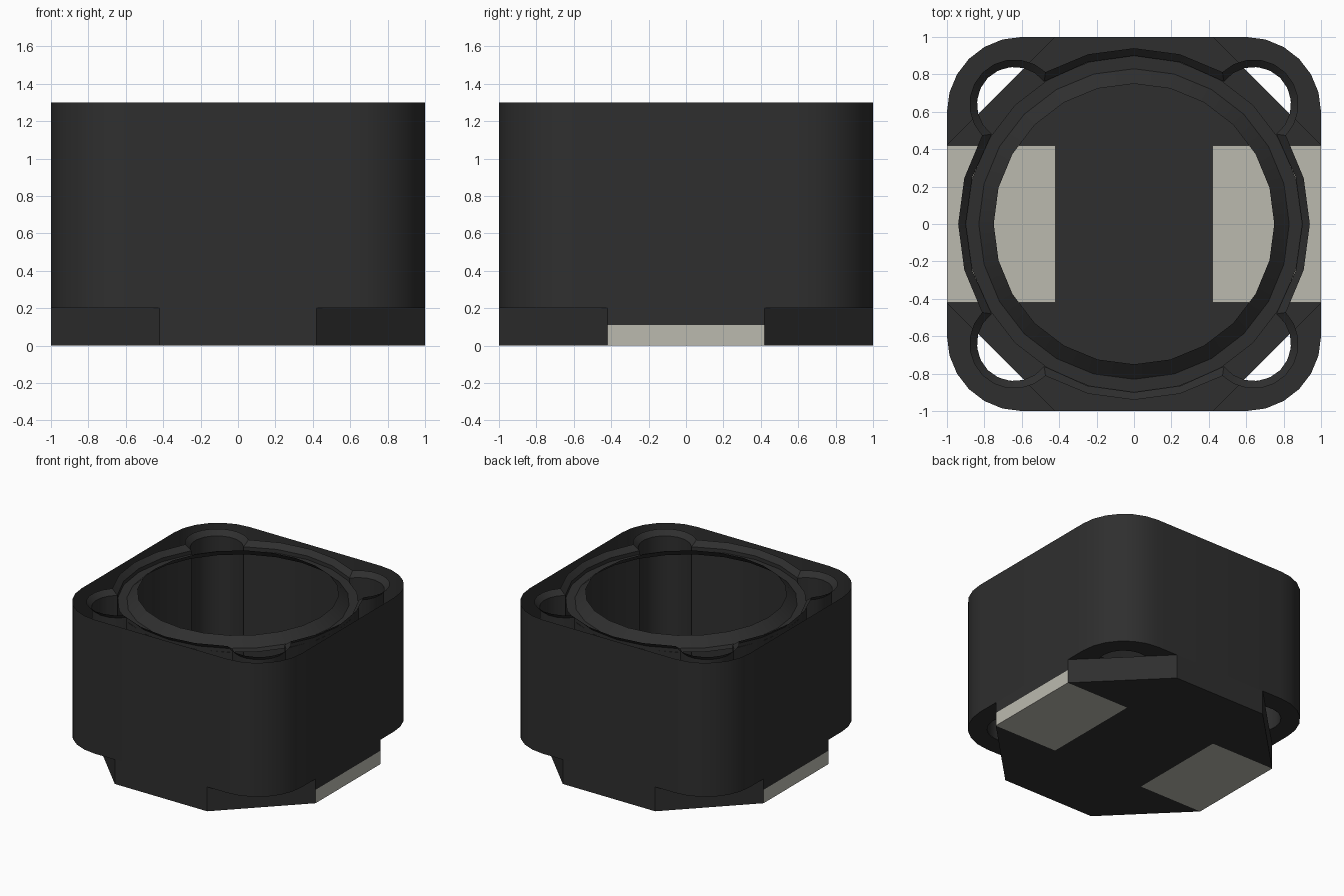
import bpy, bmesh
from math import sin, cos, radians, acos, atan2, pi, sqrt

cube = bpy.data.objects.get("Cube")
if cube:
    bpy.data.objects.remove(cube, do_unlink=True)


def material(name, rgb):
    m = bpy.data.materials.new(name)
    m.use_nodes = True
    m.diffuse_color = (*rgb, 1)
    m.node_tree.nodes["Principled BSDF"].inputs["Base Color"].default_value = (*rgb, 1)
    return m


FERRITE = material("dark ferrite", (0.028, 0.028, 0.028))
TIN = material("tinned metal", (0.50, 0.49, 0.43))

TOP, STEP, CUT, PAD_H = 1.3, 0.2, 0.42, 0.11
LOOP = 0.64          # corner hole centre, same in x and y


def arc(cx, cy, r, a0, a1, n):
    return [(cx + r * cos(a0 + (a1 - a0) * i / n),
             cy + r * sin(a0 + (a1 - a0) * i / n)) for i in range(n + 1)]


def turn(pts, k):
    """Rotate outline points by k quarter turns."""
    for _ in range(k):
        pts = [(-y, x) for x, y in pts]
    return pts


def four(pts):
    return [p for k in range(4) for p in turn(pts, k)]


def build(name, mat, rings=(), faces=(), closed=True):
    """Loft between (outline, z) rings and add flat polygons."""
    bm = bmesh.new()
    rows = [[bm.verts.new((x, y, z)) for x, y in pts] for pts, z in rings]
    for low, high in zip(rows, rows[1:]):
        n = len(low)
        for i in range(n if closed else n - 1):
            j = (i + 1) % n
            bm.faces.new((low[i], low[j], high[j], high[i]))
    for pts, z in faces:
        bm.faces.new([bm.verts.new((x, y, z)) for x, y in pts])
    bmesh.ops.remove_doubles(bm, verts=bm.verts, dist=1e-5)
    me = bpy.data.meshes.new(name)
    bm.to_mesh(me)
    bm.free()
    me.materials.append(mat)
    ob = bpy.data.objects.new(name, me)
    bpy.context.collection.objects.link(ob)
    bpy.ops.object.select_all(action="DESELECT")
    ob.select_set(True)
    bpy.context.view_layer.objects.active = ob
    bpy.ops.object.shade_smooth_by_angle(angle=radians(30))
    return ob


def bore(R, r):
    """Round bore of radius R joined by four corner holes of radius r."""
    d = LOOP * sqrt(2)
    half = acos((R * R + d * d - r * r) / (2 * R * d))
    a = pi / 4 - half
    start = atan2(R * sin(a) - LOOP, R * cos(a) - LOOP)
    return four(arc(0, 0, R, -a, a, 4)[:-1]
                + arc(LOOP, LOOP, r, start, pi / 2 - start, 10)[:-1])


def circle(r):
    return arc(0, 0, r, 0, 2 * pi, 24)[:-1]


# Shell: rounded square wall, open at the top
corner = arc(0.6, 0.6, 0.4, 0, pi / 2, 6)
build("shell_wall", FERRITE, [(four(corner), STEP), (four(corner), TOP)])

# Shell bore with a small chamfer at its mouth
build("shell_bore", FERRITE,
      [(bore(0.94, 0.24), TOP), (bore(0.90, 0.20), TOP - 0.04), (bore(0.90, 0.20), STEP)])

# Undersides of the four shell corners, notched by the corner holes
mid = (1 + CUT) / 2
gap = (mid - LOOP) * sqrt(2)
off = sqrt(0.2 ** 2 - gap ** 2) / sqrt(2)
a0 = atan2(mid - off - LOOP, mid + off - LOOP)
notch = arc(LOOP, LOOP, 0.2, pi / 2 - a0, a0, 8)
underside = [(1, CUT)] + corner + [(CUT, 1)] + notch
build("corner_undersides", FERRITE, faces=[(turn(underside, k), STEP) for k in range(4)])

# Core rim: bevelled ring and the filler between it and the shell
build("core_rim", FERRITE, [(circle(0.83), TOP - 0.07), (circle(0.75), TOP)])
build("gap_filler", FERRITE, [(circle(0.90), TOP - 0.07), (circle(0.83), TOP - 0.07)])

# Base: chamfered square skirt, taller openings left for the pads
for k in range(4):
    build("base_chamfer", FERRITE,
          [(turn([(1, CUT), (CUT, 1)], k), z) for z in (0, STEP)], closed=False)
    side_low = PAD_H if k % 2 == 0 else 0
    build("base_side", FERRITE,
          [(turn([(1, -CUT), (1, CUT)], k), z) for z in (side_low, STEP)], closed=False)

# Base floor between and beside the pads
strip = [(-CUT, -1), (-CUT, 1), (CUT, 1), (CUT, -1)]
wedge = [(CUT, CUT), (CUT, 1), (1, CUT)]
wedges = [(turn(wedge, k), 0) for k in range(4)]
build("base_floor", FERRITE, faces=[(strip, 0)] + wedges)

# Solder pads
pad = [(CUT, -CUT), (1, -CUT), (1, CUT), (CUT, CUT)]
for name, k in (("left_pad", 0), ("right_pad", 2)):
    pts = turn(pad, k)
    build(name, TIN, [(pts, 0), (pts, PAD_H)], [(pts[::-1], 0), (pts, PAD_H)])
